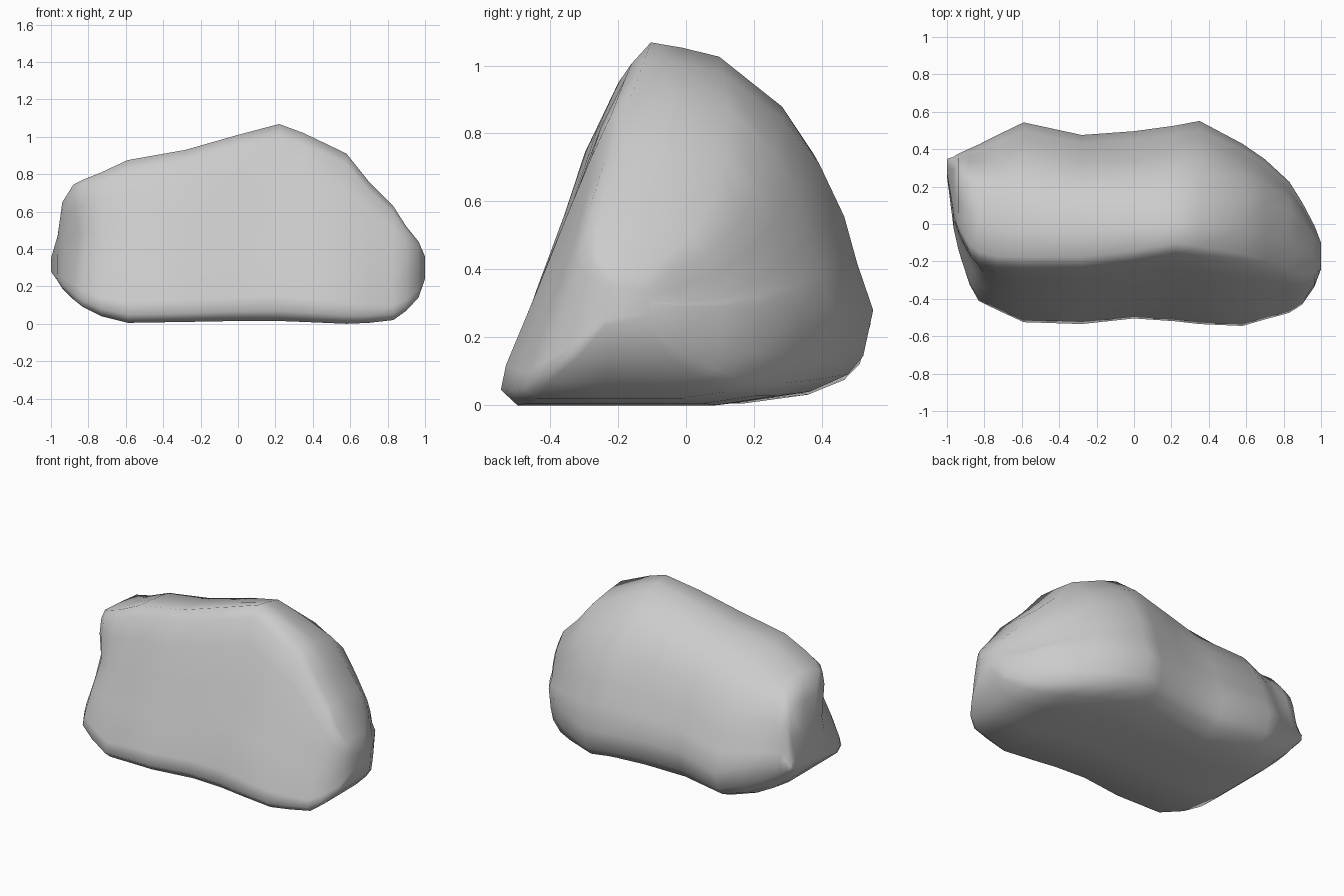
import bpy, bmesh, math
from mathutils import Vector, noise

# Stations along x: x, front y, back y, ridge front y, ridge back y, top z, back bulge z, bottom z
STATIONS = [
    (-1.00, 0.26, 0.35, 0.28, 0.33, 0.35, 0.32, 0.28),
    (-0.965, -0.02, 0.36, 0.06, 0.29, 0.47, 0.33, 0.23),
    (-0.94, -0.14, 0.375, -0.02, 0.26, 0.65, 0.34, 0.19),
    (-0.88, -0.32, 0.40, -0.13, 0.21, 0.745, 0.33, 0.13),
    (-0.83, -0.41, 0.42, -0.17, 0.18, 0.77, 0.31, 0.09),
    (-0.73, -0.46, 0.47, -0.19, 0.15, 0.81, 0.28, 0.04),
    (-0.59, -0.525, 0.54, -0.19, 0.13, 0.875, 0.24, 0.005),
    (-0.28, -0.535, 0.485, -0.19, 0.12, 0.93, 0.27, 0.01),
    (0.00, -0.505, 0.50, -0.16, 0.12, 1.01, 0.28, 0.015),
    (0.22, -0.52, 0.53, -0.11, 0.10, 1.068, 0.28, 0.015),
    (0.35, -0.535, 0.55, -0.13, 0.11, 1.02, 0.28, 0.01),
    (0.58, -0.545, 0.43, -0.17, 0.12, 0.91, 0.28, 0.0),
    (0.70, -0.51, 0.35, -0.20, 0.11, 0.76, 0.29, 0.005),
    (0.83, -0.475, 0.23, -0.25, 0.07, 0.63, 0.29, 0.02),
    (0.90, -0.43, 0.12, -0.28, 0.02, 0.52, 0.29, 0.07),
    (0.965, -0.34, -0.01, -0.27, -0.07, 0.44, 0.29, 0.14),
    (1.00, -0.24, -0.10, -0.21, -0.13, 0.36, 0.30, 0.24),
]


def section(x, yf, yb, rf, rb, zt, zm, zb):
    """Leaning triangular slice: steep front, rounded ridge, bulging back."""
    w, h, f, b = yb - yf, zt - zb, rf - yf, yb - rb
    pts = [(yf + .05 * w, zb), (yf, zb + .05 * h), (yf + .02 * w, zb + .13 * h),
           (yf + .27 * f, zb + .36 * h), (yf + .50 * f, zb + .59 * h),
           (yf + .70 * f, zb + .80 * h), (yf + .88 * f, zb + .94 * h),
           (rf + .05 * (rb - rf), zt), ((rf + rb) / 2, zt - .015 * h), (rb, zt - .04 * h),
           (rb + .42 * b, zt - .18 * h), (rb + .64 * b, zt - .31 * h),
           (rb + .80 * b, zt - .46 * h), (rb + .90 * b, (zt - .46 * h + zm) / 2),
           (yb, zm), (yb - .03 * w, zb + .5 * (zm - zb)), (yb - .07 * w, zb + .08 * h),
           (yb - .17 * w, zb + .03 * h), (yb - .35 * w, zb), (yb - .65 * w, zb)]
    return [Vector((x, y, z)) for y, z in pts]


def bump(p, centre, radius):
    """Smooth falloff around a point."""
    return math.exp(-((p - Vector(centre)).length / radius) ** 2)


# Rock body: loft the slices and cap both ends
bm = bmesh.new()
rings = [[bm.verts.new(p) for p in section(*s)] for s in STATIONS]
n = len(rings[0])
for a, b in zip(rings, rings[1:]):
    for i in range(n):
        j = (i + 1) % n
        bm.faces.new((a[i], a[j], b[j], b[i]))
for ring in (rings[0], rings[-1]):
    bm.faces.new(ring)
bmesh.ops.recalc_face_normals(bm, faces=bm.faces)

# Shallow weathered dents
for v in bm.verts:
    p = v.co.copy()
    if p.z > 0.08:
        v.co.y += 0.012 * noise.noise(p * 3.5 + Vector((4, 2, 7)))
        if p.y > 0.2:  # hollow across the rear face
            v.co.y -= 0.03 * bump(p, (-0.15, 0.35, 0.6), 0.28)
        # hollow at the front left corner, above the toe
        v.co += Vector((0.03, 0.04, 0)) * bump(p, (-0.88, -0.24, 0.45), 0.16)

mesh = bpy.data.meshes.new("rock")
bm.to_mesh(mesh)
bm.free()
rock = bpy.data.objects.new("rock", mesh)
bpy.context.collection.objects.link(rock)
for poly in mesh.polygons:
    poly.use_smooth = True
